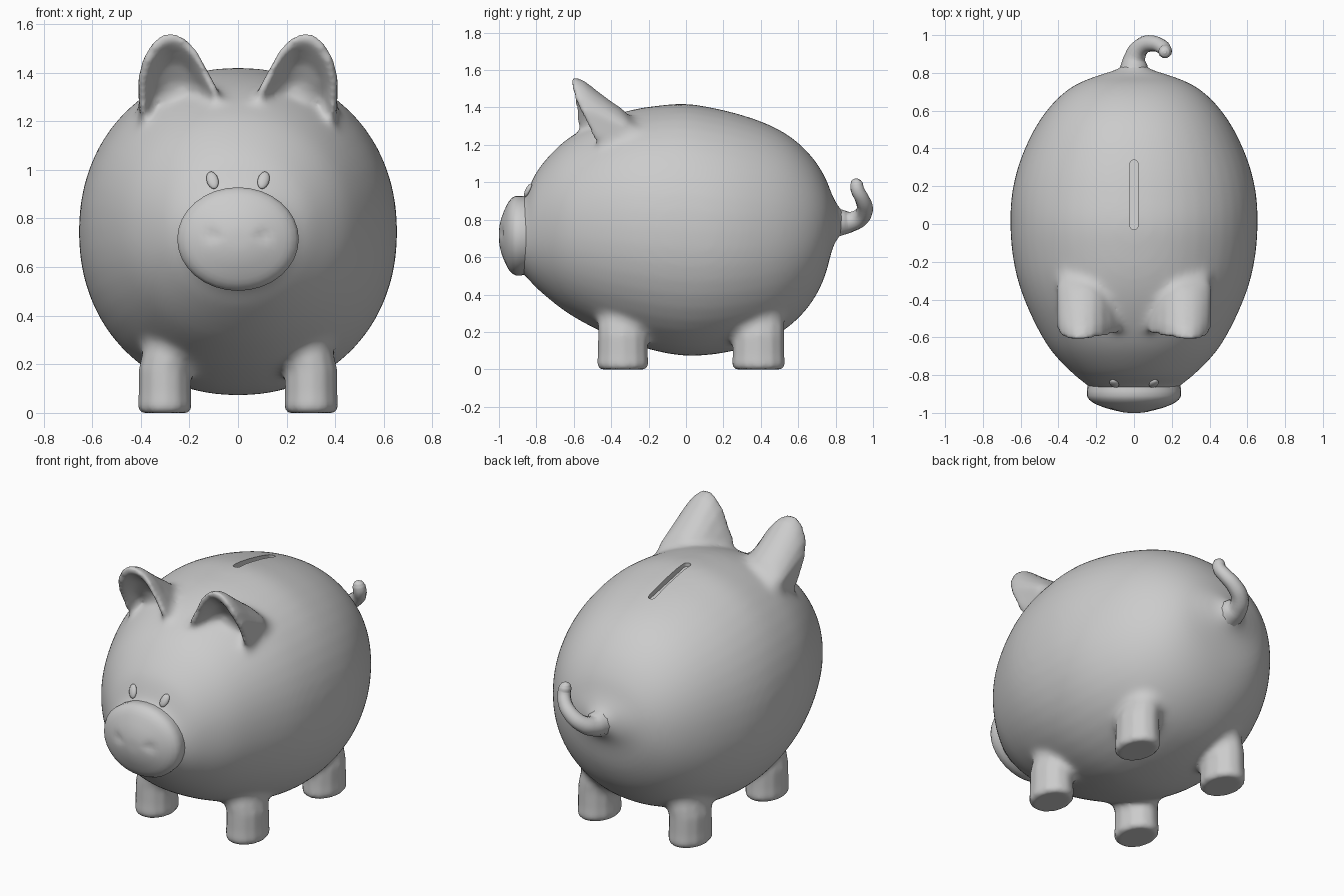
import bpy, bmesh, math
from math import cos, sin, pi, exp, radians, copysign
from mathutils.bvhtree import BVHTree

if "Cube" in bpy.data.objects:
    bpy.data.objects.remove(bpy.data.objects["Cube"])


def select(ob):
    bpy.ops.object.select_all(action='DESELECT')
    ob.select_set(True)
    bpy.context.view_layer.objects.active = ob


def apply(ob, name, kind, **settings):
    select(ob)
    mod = ob.modifiers.new(name, kind)
    for k, v in settings.items():
        setattr(mod, k, v)
    bpy.ops.object.modifier_apply(modifier=name)


def finish(ob, angle=50, mirror=False):
    if mirror:
        apply(ob, "mirror", 'MIRROR', use_mirror_merge=False)
    select(ob)
    bpy.ops.object.shade_smooth_by_angle(angle=radians(angle))
    return ob


def loft(name, rings):
    """Skin a list of closed point rings and cap both ends."""
    bm = bmesh.new()
    vs = [[bm.verts.new(p) for p in r] for r in rings]
    n = len(rings[0])
    for a, b in zip(vs, vs[1:]):
        for i in range(n):
            j = (i + 1) % n
            bm.faces.new((a[i], a[j], b[j], b[i]))
    bm.faces.new(vs[0])
    bm.faces.new(vs[-1])
    bmesh.ops.recalc_face_normals(bm, faces=bm.faces)
    me = bpy.data.meshes.new(name)
    bm.to_mesh(me)
    bm.free()
    ob = bpy.data.objects.new(name, me)
    bpy.context.collection.objects.link(ob)
    return ob


def ring_y(y, rx, z0, z1, n, power=1.0):
    """Oval across the y axis; power below 1 makes it slightly boxier."""
    cz, rz = (z0 + z1) / 2, (z1 - z0) / 2
    bulge = lambda v: copysign(abs(v) ** power, v)
    return [(rx * bulge(cos(2 * pi * i / n)), y, cz + rz * bulge(sin(2 * pi * i / n)))
            for i in range(n)]


def smooth_path(pts, steps):
    """Catmull-Rom through a list of tuples."""
    out = []
    for i in range(len(pts) - 1):
        a, b, c, d = pts[max(i - 1, 0)], pts[i], pts[i + 1], pts[min(i + 2, len(pts) - 1)]
        for k in range(steps):
            t = k / steps
            out.append(tuple(q + .5 * t * (r - p + t * (2*p - 5*q + 4*r - s + t * (3*(q - r) + s - p)))
                             for p, q, r, s in zip(a, b, c, d)))
    return out + [pts[-1]]


# Body: oval sections (y, half width, bottom, top)
sections = [(-.90, .20, .53, .90), (-.86, .24, .50, .925), (-.80, .315, .435, 1.055),
            (-.70, .415, .35, 1.175), (-.60, .485, .28, 1.255), (-.45, .56, .20, 1.335),
            (-.30, .615, .14, 1.385), (-.15, .645, .095, 1.41), (0, .655, .072, 1.42),
            (.15, .648, .08, 1.397), (.30, .615, .11, 1.36), (.45, .555, .165, 1.305),
            (.57, .485, .245, 1.235), (.67, .40, .355, 1.14), (.74, .305, .49, 1.035),
            (.785, .195, .65, .925), (.82, .09, .71, .865), (.85, .055, .735, .845)]
body = loft("body", [ring_y(*s, 48, .95) for s in smooth_path(sections, 4)])

# Ears: forward-leaning hoods, outer skin from back to rim, then the hollow inside
rim = [(.30, -.42, 1.0), (.375, -.455, 1.10), (.405, -.49, 1.24), (.41, -.555, 1.38),
       (.39, -.59, 1.46), (.355, -.605, 1.52), (.315, -.61, 1.555), (.265, -.607, 1.562),
       (.215, -.60, 1.54), (.17, -.595, 1.49), (.125, -.585, 1.41), (.075, -.58, 1.315),
       (.045, -.56, 1.20)]
steps = [(.34, .92, .42), (.26, .97, .60), (.2, 1, .70), (.145, 1, .80), (.06, 1, .96),
         (.025, 1, .99), (.004, .99, 1), (-.004, .93, .965), (.005, .85, .91),
         (.04, .77, .83), (.10, .68, .70), (.15, .54, .52), (.17, .36, .36)]
ears = loft("ears", [[(.235 + (x - .235) * sx, y + dy, 1.15 + (z - 1.15) * (sz if z > 1.15 else 1))
                      for x, y, z in rim] for dy, sx, sz in steps])
limbs = [finish(ears, 75, True)]

# Legs: stubby oval columns running into the belly (z, scale)
leg_profile = [(0, .90), (.006, .98), (.025, 1.03), (.08, 1), (.18, .99), (.26, 1), (.42, 1)]
for name, cy, ry in (("front_legs", -.338, .136), ("back_legs", .388, .14)):
    rings = [[(.301 - max(0, z - .2) * .3 + .109 * s * cos(2 * pi * i / 12),
               cy + ry * s * sin(2 * pi * i / 12), z) for i in range(12)]
             for z, s in leg_profile]
    limbs.append(finish(loft(name, rings), 50, True))

# Fuse ears and legs into the body, then soften the seams into fillets
deps = bpy.context.evaluated_depsgraph_get()
body_tree = BVHTree.FromObject(body, deps)
limb_trees = [BVHTree.FromObject(o, deps) for o in limbs]
select(body)
for o in limbs:
    o.select_set(True)
bpy.ops.object.join()
apply(body, "fuse", 'REMESH', mode='VOXEL', voxel_size=.014)
bm = bmesh.new()
bm.from_mesh(body.data)
seams, skin = [], []
for v in bm.verts:
    d_limb = min(t.find_nearest(v.co)[3] for t in limb_trees)
    if max(d_limb, body_tree.find_nearest(v.co)[3]) < .05:
        seams.append(v)
    elif d_limb > .03:
        skin.append(v)
for verts, times in ((seams, 24), (skin, 14), (bm.verts, 3)):
    for i in range(times):
        bmesh.ops.smooth_vert(bm, verts=verts, factor=.5,
                              use_axis_x=True, use_axis_y=True, use_axis_z=True)
bm.to_mesh(body.data)
bm.free()

# Coin slot: rounded cutter following the slope of the back
plan = []
for i in range(12):
    a = 2 * pi * (i + .5) / 12
    plan.append((.022 * cos(a), (.163 if sin(a) > 0 else -.163) + .022 * sin(a)))
cutter = loft("slot_cutter", [[(x, .155 + y, 1.39 - .2 * y + h) for x, y in plan]
                              for h in (-.03, .1)])
cutter.hide_render = True
apply(body, "slot", 'BOOLEAN', operation='DIFFERENCE', object=cutter, solver='EXACT')
bpy.data.objects.remove(cutter)
body.name = "body_with_ears_and_legs"
finish(body, 60)

# Snout: domed oval with two soft nostril dents
profile = [(-.82, .95), (-.855, .985), (-.885, 1), (-.91, 1), (-.93, .95), (-.947, .86),
           (-.958, .77), (-.968, .67), (-.977, .57), (-.985, .47), (-.991, .37),
           (-.996, .27), (-.999, .17), (-1.0, .07)]
rings = []
for y, s in profile:
    ring = []
    for x, _, z in ring_y(y, .25 * s, .715 - .213 * s, .715 + .213 * s, 32):
        d2 = (abs(x) - .105) ** 2 + (z - .73) ** 2
        ring.append((x, y + (.012 * exp(-d2 / .0006) if y < -.93 else 0), z))
    rings.append(ring)
finish(loft("snout", rings), 60)

# Eyes
bpy.ops.mesh.primitive_uv_sphere_add(segments=16, ring_count=10, location=(.105, -.845, .957),
                                     rotation=(-.45, .3, 0))
eyes = bpy.context.object
eyes.name = "eyes"
eyes.scale = (.024, .014, .04)
bpy.ops.object.transform_apply(location=True, rotation=True, scale=True)
finish(eyes, 60, True)

# Tail: tapered curl with a rounded tip
path = [(0, .77, .785, .10), (0, .825, .785, .075), (.005, .885, .79, .055), (.04, .94, .82, .047),
        (.095, .956, .865, .043), (.145, .94, .915, .039), (.165, .917, .96, .037),
        (.163, .912, .99, .035), (.162, .91, 1.01, .026), (.162, .91, 1.02, .008)]
cu = bpy.data.curves.new("tail", 'CURVE')
cu.dimensions = '3D'
cu.bevel_depth, cu.bevel_resolution, cu.resolution_u = 1, 3, 4
cu.use_fill_caps = True
sp = cu.splines.new('BEZIER')
sp.bezier_points.add(len(path) - 1)
for p, (x, y, z, r) in zip(sp.bezier_points, path):
    p.co, p.radius = (x, y, z), r
    p.handle_left_type = p.handle_right_type = 'AUTO'
tail = bpy.data.objects.new("tail", cu)
bpy.context.collection.objects.link(tail)
select(tail)
bpy.ops.object.convert(target='MESH')
finish(bpy.context.object, 70)
